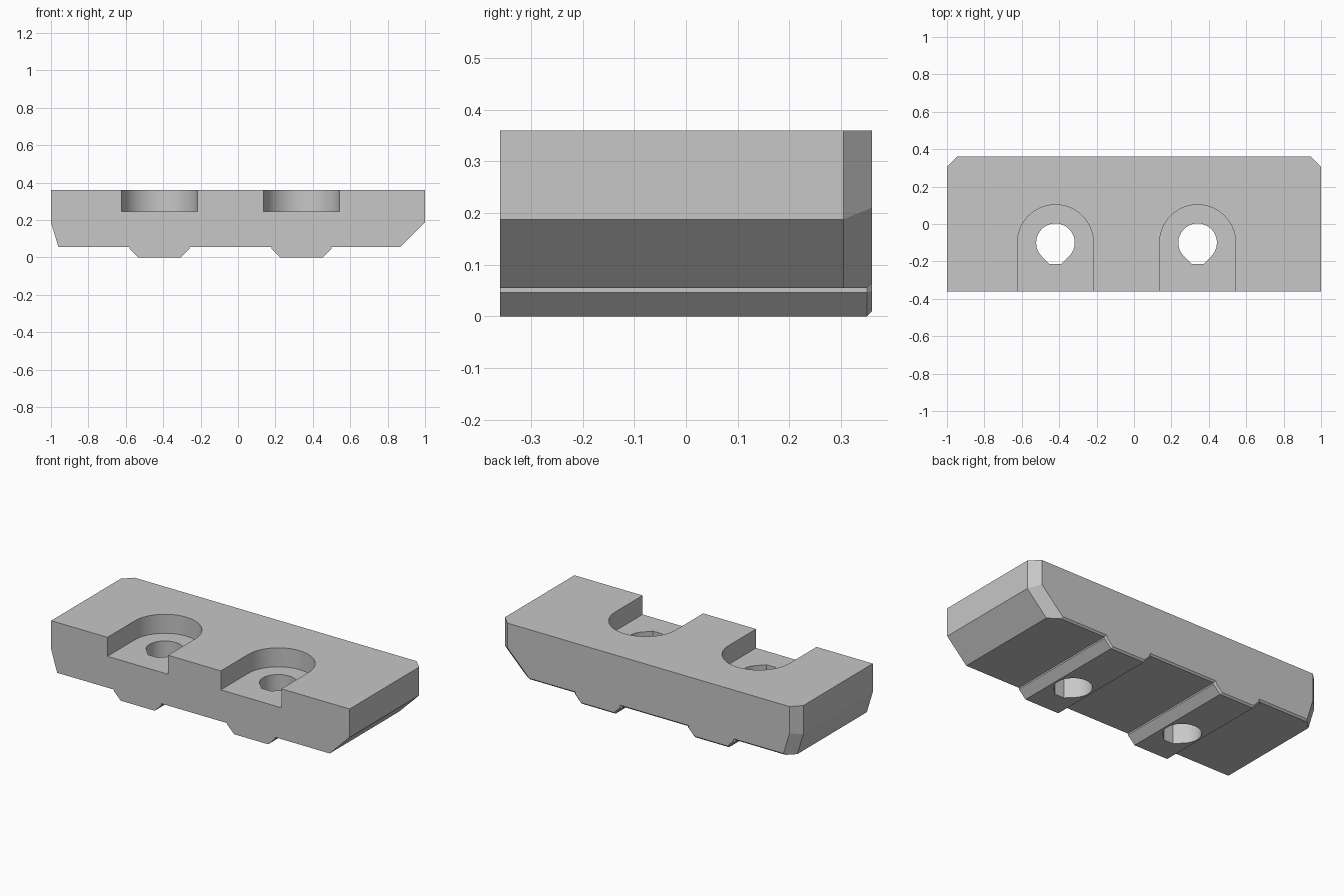
import bpy, bmesh, math
from mathutils import Vector
from mathutils.geometry import intersect_line_line_2d

cube = bpy.data.objects.get("Cube")
if cube:
    bpy.data.objects.remove(cube, do_unlink=True)

HALF_Y, TOP, FLOOR, BASE = 0.36, 0.36, 0.245, 0.055
CENTRES = (-0.42, 0.34)   # x of the two screw seats
HOLE_Y = -0.10

grey = bpy.data.materials.new("light grey")
grey.use_nodes = True
colour = (0.57, 0.57, 0.57, 1)
grey.diffuse_color = colour
grey.node_tree.nodes["Principled BSDF"].inputs["Base Color"].default_value = colour


def loft(name, rings):
    """Closed solid through rings that share a vertex count."""
    bm = bmesh.new()
    loops = [[bm.verts.new(p) for p in ring] for ring in rings]
    n = len(loops[0])
    for a, b in zip(loops, loops[1:]):
        for i in range(n):
            j = (i + 1) % n
            bm.faces.new((a[i], a[j], b[j], b[i]))
    bm.faces.new(loops[0])
    bm.faces.new(loops[-1])
    bmesh.ops.recalc_face_normals(bm, faces=bm.faces[:])
    mesh = bpy.data.meshes.new(name)
    bm.to_mesh(mesh)
    bm.free()
    mesh.materials.append(grey)
    obj = bpy.data.objects.new(name, mesh)
    bpy.context.collection.objects.link(obj)
    return obj


def prism(name, outline, z0, z1):
    return loft(name, [[(x, y, z) for x, y in outline] for z in (z0, z1)])


def inset(points, amounts):
    """Shift each edge of a counter-clockwise outline inwards by its own amount."""
    lines = []
    n = len(points)
    for i in range(n):
        a, b = points[i], points[(i + 1) % n]
        d = (b - a).normalized()
        shift = Vector((-d.y, d.x)) * amounts[i]
        lines.append((a + shift, d))
    result = []
    for i in range(n):
        (p, d), (q, e) = lines[i - 1], lines[i]
        t = (q - p).cross(e) / d.cross(e)
        result.append(p + d * t)
    return result


def arc(cx, cy, r, start, end, steps):
    angles = [math.radians(start + (end - start) * i / steps) for i in range(steps + 1)]
    return [(cx + r * math.cos(a), cy + r * math.sin(a)) for a in angles]


# Front outline: body with sloped ends and two bevelled rails underneath
outline = [(-1, TOP), (-1, 0.188), (-0.96, BASE)]
for c in CENTRES:
    outline += [(c - 0.16, BASE), (c - 0.16, 0.046), (c - 0.114, 0),
                (c + 0.114, 0), (c + 0.16, 0.046), (c + 0.16, BASE)]
outline += [(0.867, BASE), (1, 0.188), (1, TOP)]
outline = [Vector(p) for p in outline]


def section(y, side, bottom):
    """Outline at depth y, with the ends and the underside drawn in."""
    n = len(outline)
    amounts = [side, side] + [bottom] * (n - 5) + [side, side, 0]
    return [(p.x, y, p.y) for p in inset(outline, amounts)]


body = loft("clamp_block", [
    section(-HALF_Y, 0, 0),
    section(HALF_Y - 0.055, 0, 0),
    section(HALF_Y - 0.01, 0.045, 0),
    section(HALF_Y, 0.055, 0.01),
])

# Screw seats open to the front, and through holes with a flattened point
cutters = []
for side, c in zip(("right", "left"), CENTRES):
    seat = arc(c, HOLE_Y, 0.203, 0, 180, 36)
    seat += [(c - 0.203, -0.5), (c + 0.203, -0.5)]
    hole = arc(c, HOLE_Y, 0.103, -45, 225, 48)
    hole += [(c - 0.031, HOLE_Y - 0.115), (c + 0.031, HOLE_Y - 0.115)]
    cutters.append(prism(side + "_seat_cutter", seat, FLOOR, 0.5))
    cutters.append(prism(side + "_hole_cutter", hole, -0.1, 0.3))

bpy.ops.object.select_all(action="DESELECT")
body.select_set(True)
bpy.context.view_layer.objects.active = body
for cutter in cutters:
    cutter.hide_render = True
    mod = body.modifiers.new(cutter.name, "BOOLEAN")
    mod.operation = "DIFFERENCE"
    mod.solver = "EXACT"
    mod.object = cutter
    bpy.ops.object.modifier_apply(modifier=mod.name)
    bpy.data.objects.remove(cutter, do_unlink=True)

bpy.ops.object.shade_smooth_by_angle(angle=math.radians(10))
